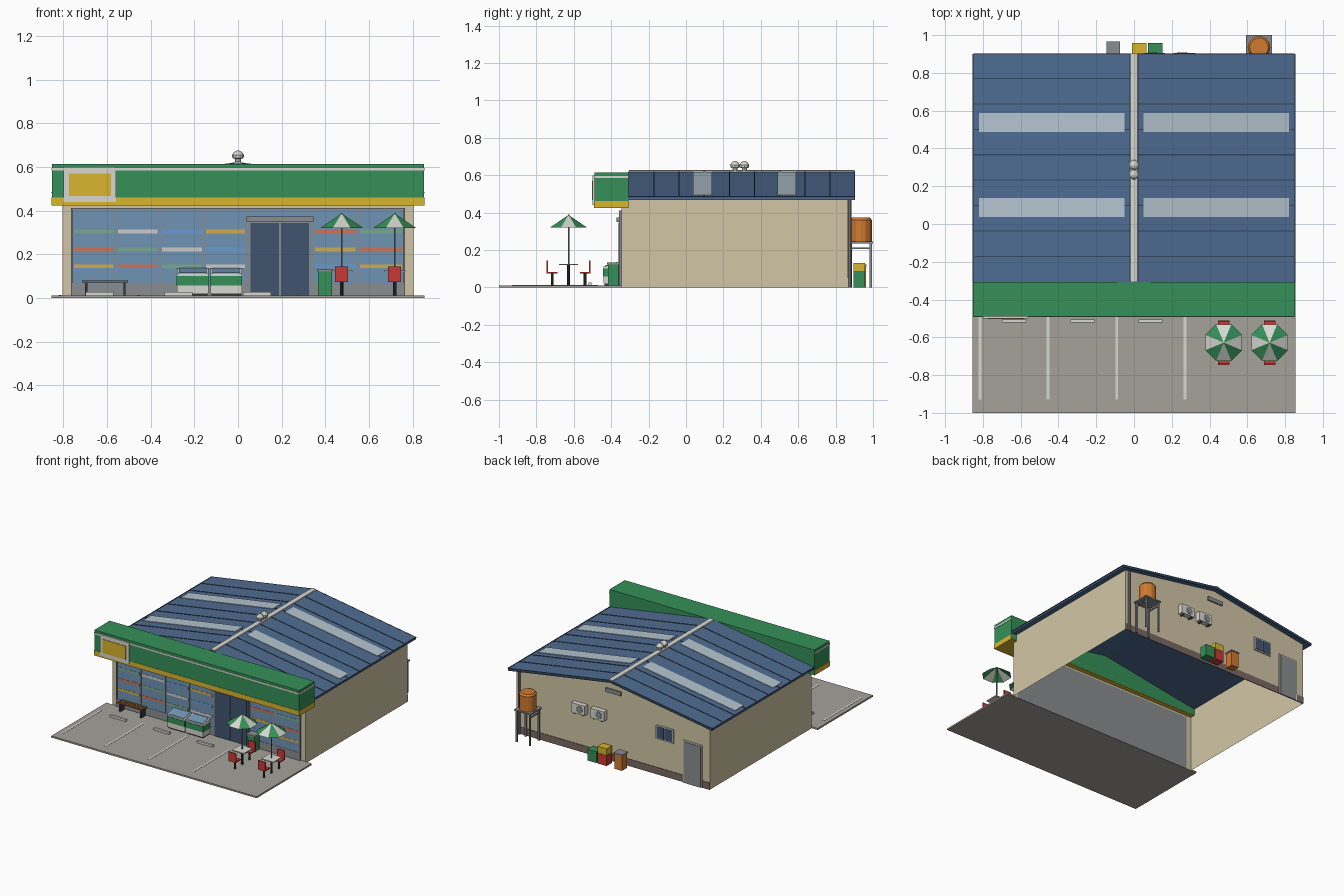
import bpy, bmesh
from math import pi, sin, cos

if "Cube" in bpy.data.objects:
    bpy.data.objects.remove(bpy.data.objects["Cube"])


def mat(name, hexcol):
    m = bpy.data.materials.new(name)
    rgb = [int(hexcol[i:i + 2], 16) / 255 for i in (0, 2, 4)]
    m.diffuse_color = [(c / 12.92 if c < .04 else ((c + .055) / 1.055) ** 2.4) for c in rgb] + [1]
    m.use_nodes = True
    m.node_tree.nodes["Principled BSDF"].inputs["Base Color"].default_value = m.diffuse_color
    return m


COL = {n: mat(n, h) for n, h in dict(
    beige='D2C6A6', roof_blue='4F6C92', roof_dark='34475F', skylight='B4C4CE', light='D8D8D2',
    green='359058', yellow='D8B62E', glass='7094B4', door_blue='40556F', frame='8A8D90',
    asphalt='A5A29A', red='C83A36', orange='D07A30', dark='3A3A3C', wood='8A5A34',
    band='7A6A62', strip_green='78A890', strip_white='D2D6D6', strip_blue='6A9AD0',
    strip_yellow='D0AC50', strip_red='CC7458').items()}


def mesh_obj(name, verts, faces, m):
    me = bpy.data.meshes.new(name)
    me.from_pydata(verts, [], faces)
    ob = bpy.data.objects.new(name, me)
    bpy.context.collection.objects.link(ob)
    me.materials.append(COL[m])
    return ob


def prism(name, prof, a, b, m, axis='y'):
    """Extrude an (x,z) profile along y, or a (y,z) profile along x."""
    n = len(prof)
    place = (lambda p, t: (p[0], t, p[1])) if axis == 'y' else (lambda p, t: (t, p[0], p[1]))
    verts = [place(p, t) for t in (a, b) for p in prof]
    faces = [tuple(range(n)), tuple(range(2 * n - 1, n - 1, -1))]
    faces += [(i, i + n, (i + 1) % n + n, (i + 1) % n) for i in range(n)]
    ob = mesh_obj(name, verts, faces, m)
    bm = bmesh.new()
    bm.from_mesh(ob.data)
    bmesh.ops.recalc_face_normals(bm, faces=bm.faces)
    bm.to_mesh(ob.data)
    bm.free()
    return ob


def box(name, x0, x1, y0, y1, z0, z1, m):
    return prism(name, [(x0, z0), (x1, z0), (x1, z1), (x0, z1)], y0, y1, m)


def lathe(name, x, y, prof, m, n=12):
    """Revolve (radius, z) points about a vertical axis, capped both ends."""
    verts = [(x + r * cos(2 * pi * i / n), y + r * sin(2 * pi * i / n), z) for r, z in prof for i in range(n)]
    k = len(prof)
    faces = [(j * n + i, j * n + (i + 1) % n, (j + 1) * n + (i + 1) % n, (j + 1) * n + i)
             for j in range(k - 1) for i in range(n)]
    faces += [tuple(range(n - 1, -1, -1)), tuple(range((k - 1) * n, k * n))]
    return mesh_obj(name, verts, faces, m)


# Open-bottomed wall shell: sides and back gable
W, YF, YB = .805, -.345, .866
for s in (-1, 1):
    mesh_obj('side_wall', [(s * W, YF, 0), (s * W, YB, 0), (s * W, YB, .475), (s * W, YF, .475)],
             [(0, 1, 2, 3)[::s]], 'beige')
    mesh_obj('front_pier', [(s * W, YF, 0), (s * .762, YF, 0), (s * .762, YF, .475), (s * W, YF, .475)],
             [(0, 1, 2, 3)[::-s]], 'beige')
mesh_obj('back_wall', [(W, YB, 0), (-W, YB, 0), (-W, YB, .475), (0, YB, .604), (W, YB, .475)],
         [(0, 1, 2, 3, 4)], 'beige')
mesh_obj('front_lintel', [(-.762, YF, .41), (.762, YF, .41), (.762, YF, .475), (-.762, YF, .475)],
         [(0, 1, 2, 3)], 'beige')

# Gabled roof slab with dark ribs, skylights, ridge cap
E, ZR, ZE = .85, .621, .485
prism('roof', [(-E, ZE - .016), (0, ZR - .016), (E, ZE - .016), (E, ZE), (0, ZR), (-E, ZE)],
      -.31, .90, 'roof_blue')


def on_roof(name, x0, x1, y0, y1, h, m):
    z = lambda x: ZR - (ZR - ZE) * x / E
    for s in (-1, 1):
        prism(name, [(s * x0, z(x0) - .004), (s * x1, z(x1) - .004), (s * x1, z(x1) + h), (s * x0, z(x0) + h)],
              y0, y1, m)


for i in range(1, 9):
    y = -.306 + i * .1345
    on_roof('roof_rib', .02, .852, y - .003, y + .003, .003, 'roof_dark')
for y in (.038, .488):
    on_roof('skylight', .05, .82, y, y + .1, .004, 'skylight')
on_roof('eave_trim', .846, .854, -.31, .90, .002, 'roof_dark')
for s in (-1, 1):
    prism('barge_board', [(0, ZR - .018), (s * E, ZE - .018), (s * E, ZE + .001), (0, ZR + .001)],
          .898, .903, 'roof_dark')
prism('ridge_cap', [(-.022, .616), (.022, .616), (.018, .623), (0, .627), (-.018, .623)], -.305, .902, 'light')
for y in (.262, .312):
    lathe('roof_vent', 0, y, [(.014, .615), (.014, .638), (.026, .642), (.027, .656), (.018, .670), (.006, .676)],
          'light', 10)

# Sign fascia over the shop front
box('fascia', -.853, .853, -.49, -.308, .428, .615, 'green')
box('fascia_yellow_stripe', -.855, .855, -.493, -.308, .425, .462, 'yellow')
box('fascia_white_stripe', -.855, .855, -.493, -.308, .585, .597, 'light')
box('sign_frame', -.80, -.56, -.499, -.49, .44, .60, 'light')
box('sign_panel', -.775, -.583, -.503, -.495, .467, .57, 'yellow')

# Glazed front
box('front_backing', -.762, .762, -.349, -.343, 0, .412, 'frame')
box('front_plinth', -.762, .762, -.355, -.345, .012, .07, 'frame')
box('glass', -.755, .755, -.353, -.347, .07, .403, 'glass')
box('glass_head', -.765, .765, -.358, -.345, .403, .413, 'frame')
bars = [-.762, -.56, -.358, -.156, .043, .342, .548, .762]
for x in bars:
    box('mullion', x - .004, x + .004, -.357, -.345, .012, .41, 'frame')
cycle = ['strip_green', 'strip_white', 'strip_blue', 'strip_yellow', 'strip_red']
for c, (a, b) in enumerate([(0, 1), (1, 2), (2, 3), (3, 4), (5, 6), (6, 7)]):
    for r, z in enumerate((.305, .223, .146)):
        box('shelf_strip', bars[a] + .01, bars[b] - .01, -.3545, -.350, z - .009, z + .009, cycle[(c - r) % 5])

# Sliding entrance doors
box('door_frame', .048, .334, -.358, -.345, .012, .355, 'frame')
for x0, x1 in ((.057, .188), (.196, .326)):
    box('sliding_door', x0, x1, -.362, -.35, .012, .345, 'door_blue')
box('door_header', .038, .345, -.372, -.345, .35, .375, 'frame')

# Forecourt with bay lines and wheel stops
box('forecourt', -.855, .855, -1, -.345, 0, .012, 'asphalt')
for x in (-.815, -.455, -.092, .27):
    box('bay_line', x - .007, x + .007, -.93, -.47, .011, .0135, 'light')
for x in (-.635, -.273, .088):
    box('wheel_stop', x - .064, x + .064, -.521, -.505, .012, .028, 'light')

# Chest freezers with sloped glass lids
for x in (-.28, -.127):
    w = x + .145
    prism('freezer_body', [(-.44, .022), (-.36, .022), (-.36, .135), (-.44, .112)], x, w, 'light', 'x')
    box('freezer_base', x + .005, w - .005, -.435, -.365, .012, .03, 'dark')
    box('freezer_band', x - .001, w + .001, -.443, -.359, .058, .102, 'green')
    prism('freezer_lid', [(-.434, .112), (-.366, .132), (-.366, .137), (-.434, .117)], x + .01, w - .01, 'glass', 'x')

# Litter bin
box('litter_bin', .367, .43, -.418, -.36, .012, .123, 'green')
box('litter_bin_lid', .363, .434, -.422, -.357, .123, .133, 'frame')

# Bench
for y in (-.417, -.397, -.377):
    box('bench_slat', -.715, -.503, y, y + .016, .071, .081, 'wood')
for x in (-.70, -.525):
    box('bench_leg', x, x + .01, -.413, -.365, .012, .071, 'dark')

# Terrace tables with parasols and chairs
for x in (.475, .718):
    y = -.628
    lathe('parasol_pole', x, y, [(.004, .012), (.004, .39)], 'frame', 8)
    lathe('table_base', x, y, [(.008, .012), (.008, .12)], 'dark', 8)
    box('table_top', x - .05, x + .05, y - .05, y + .05, .119, .126, 'light')
    ring = [(x + .105 * cos(pi / 8 + i * pi / 4), y + .105 * sin(pi / 8 + i * pi / 4), .322) for i in range(8)]
    top = mesh_obj('parasol', ring + [(x, y, .388)], [(i, (i + 1) % 8, 8) for i in range(8)], 'green')
    top.data.materials.append(COL['light'])
    for i, p in enumerate(top.data.polygons):
        p.material_index = i % 2
    for s in (-1, 1):
        sy = lambda a, b: sorted((y + s * a, y + s * b))
        box('chair_seat', x - .03, x + .03, *sy(.06, .118), .074, .083, 'red')
        box('chair_back', x - .03, x + .03, *sy(.110, .118), .078, .144, 'red')
        lathe('chair_leg', x, y + s * .088, [(.007, .012), (.007, .075)], 'dark', 8)

# Back: plinth band, door, window, gable vent, downpipe
box('back_band', -W, W, YB - .001, .87, 0, .052, 'band')
box('back_door_frame', -.745, -.585, YB, .873, 0, .318, 'light')
box('back_door', -.735, -.595, YB, .877, 0, .308, 'frame')
box('back_window_frame', -.505, -.36, YB, .874, .268, .373, 'light')
for x in (-.497, -.428):
    box('back_window_pane', x, x + .06, YB, .877, .277, .364, 'door_blue')
box('gable_vent', -.07, .06, YB, .876, .51, .54, 'frame')
lathe('downpipe', .775, .876, [(.01, 0), (.01, .475)], 'frame', 8)

# Outdoor cooling units
for x in (.21, .05):
    box('cooling_unit', x, x + .115, .868, .905, .298, .37, 'light')
    fan = lathe('cooling_fan', 0, 0, [(.027, 0), (.027, .004)], 'frame', 12)
    fan.rotation_euler = (-pi / 2, 0, 0)
    fan.location = (x + .045, .904, .334)
    for dx in (.02, .09):
        box('cooling_bracket', x + dx, x + dx + .006, YB, .90, .288, .298, 'dark')

# Crates and waste bin
box('green_crate', .075, .15, .895, .958, 0, .085, 'green')
box('red_crate', -.01, .065, .895, .958, 0, .078, 'red')
box('yellow_crate', -.01, .065, .895, .958, .08, .13, 'yellow')
box('waste_bin', -.14, -.078, .902, .962, 0, .112, 'orange')
box('waste_bin_lid', -.145, -.073, .898, .966, .112, .122, 'frame')

# Water tank on a stand
tx, ty = .662, .935
box('tank_platform', tx - .068, tx + .068, ty - .066, ty + .065, .235, .245, 'frame')
for sx in (-1, 1):
    for s in (-1, 1):
        a, b = tx + sx * .055, ty + s * .053
        box('tank_leg', a - .006, a + .006, b - .006, b + .006, 0, .236, 'frame')
    box('tank_brace', tx + sx * .055 - .004, tx + sx * .055 + .004, ty - .053, ty + .053, .205, .215, 'frame')
lathe('water_tank', tx, ty, [(.06, .245), (.06, .36), (.05, .373)], 'orange', 14)
